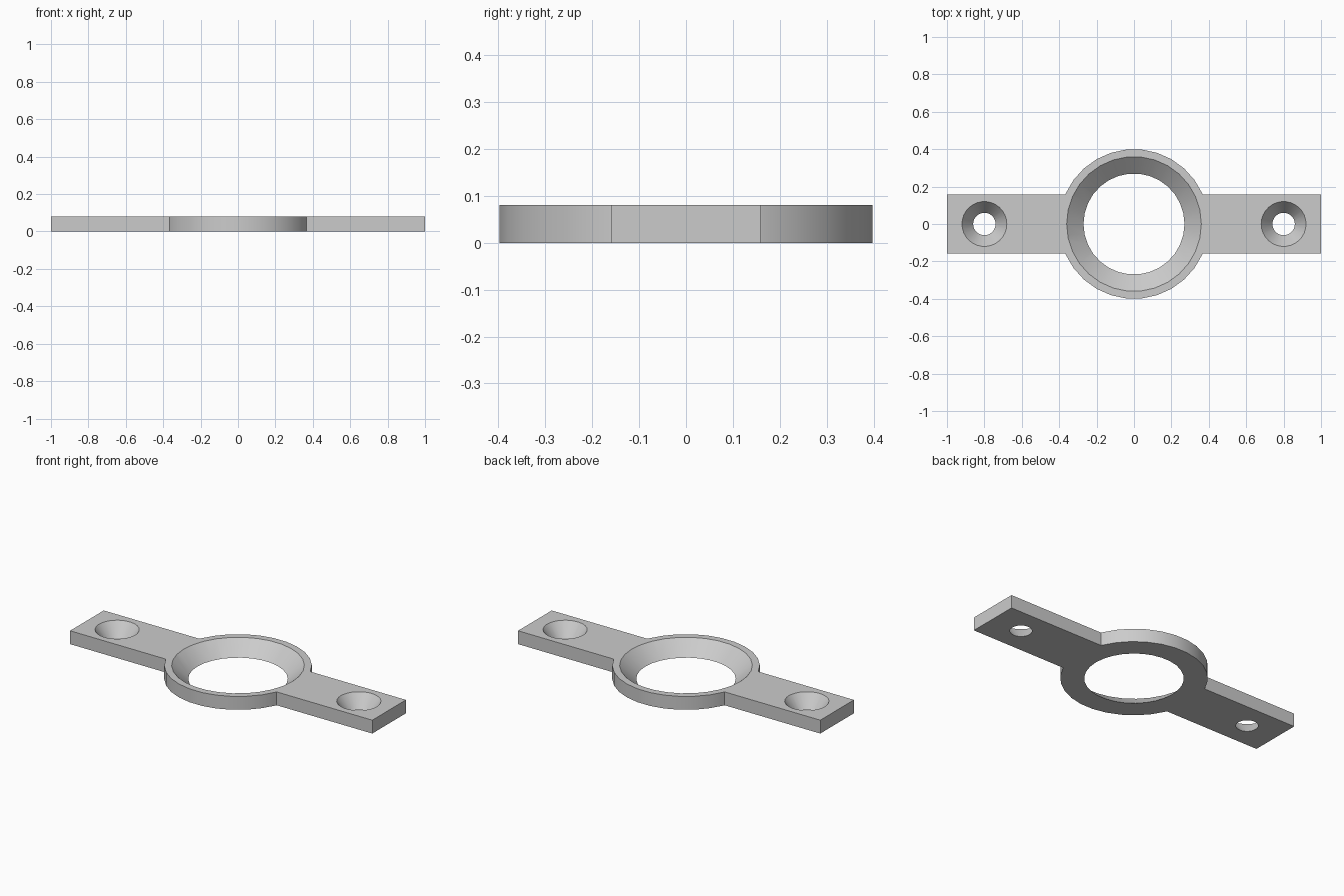
import bpy, math

if "Cube" in bpy.data.objects:
    bpy.data.objects.remove(bpy.data.objects["Cube"])

H = 0.08       # plate thickness
SIDES = 30     # facets of the round parts

grey = bpy.data.materials.new("light grey")
grey.diffuse_color = (0.6, 0.6, 0.6, 1)
grey.use_nodes = True
grey.node_tree.nodes["Principled BSDF"].inputs["Base Color"].default_value = grey.diffuse_color


def cone(name, x, r_low, r_high, z0, z1):
    bpy.ops.mesh.primitive_cone_add(vertices=SIDES, radius1=r_low, radius2=r_high,
                                    depth=z1 - z0, location=(x, 0, (z0 + z1) / 2),
                                    rotation=(0, 0, math.pi / 2))
    ob = bpy.context.object
    ob.name = name
    return ob


def combine(target, tool, operation):
    mod = target.modifiers.new(operation.lower(), 'BOOLEAN')
    mod.operation, mod.object, mod.solver = operation, tool, 'EXACT'
    bpy.context.view_layer.objects.active = target
    bpy.ops.object.modifier_apply(modifier=mod.name)
    bpy.data.objects.remove(tool, do_unlink=True)


# Flat mounting bar
bpy.ops.mesh.primitive_cube_add(size=1, location=(0, 0, H / 2))
bracket = bpy.context.object
bracket.name = "ring_bracket"
bracket.scale = (2, 0.318, H)
bpy.ops.object.transform_apply(location=True, rotation=True, scale=True)

# Round centre collar
combine(bracket, cone("collar", 0, 0.4, 0.4, 0, H), 'UNION')

# Tapered centre opening and countersunk screw holes, run past both faces
for x, low, high in ((0, 0.27, 0.36), (-0.8, 0.06, 0.12), (0.8, 0.06, 0.12)):
    e = 0.02
    step = (high - low) / H * e
    combine(bracket, cone("hole", x, low - step, high + step, -e, H + e), 'DIFFERENCE')

bracket.data.materials.clear()
bracket.data.materials.append(grey)
for p in bracket.data.polygons:
    p.material_index = 0

# Smooth round walls, sharp rims
bpy.ops.object.select_all(action='DESELECT')
bracket.select_set(True)
bpy.context.view_layer.objects.active = bracket
bpy.ops.object.shade_smooth_by_angle(angle=math.radians(25))
